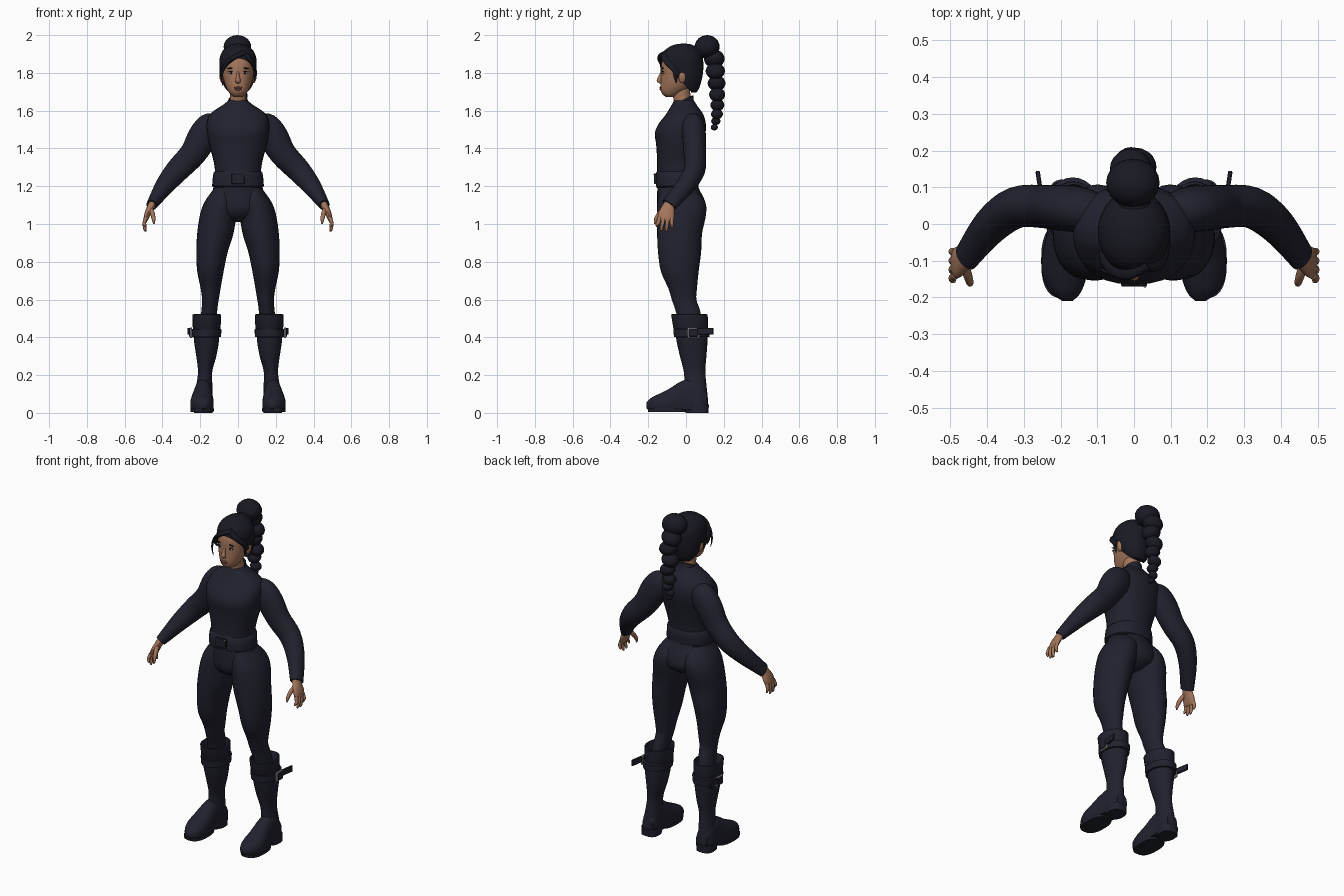
import bpy, bmesh, math
from mathutils import Vector, Matrix

def mat(name, r, g, b):
    m = bpy.data.materials.new(name)
    m.diffuse_color = (r, g, b, 1)
    return m

CLOTH = mat("dark_cloth", 0.0150, 0.0155, 0.027)
HAIR = mat("black_hair", 0.010, 0.010, 0.017)
SKIN = mat("tan_skin", 0.37, 0.18, 0.105)
LIP = mat("lips", 0.27, 0.095, 0.065)
WHITE = mat("eye_white", 0.5, 0.45, 0.42)
METAL = mat("silver_metal", 0.4, 0.4, 0.45)

def finish(name, bm, m, angle=50):
    bmesh.ops.recalc_face_normals(bm, faces=bm.faces)
    me = bpy.data.meshes.new(name)
    bm.to_mesh(me)
    bm.free()
    me.materials.append(m)
    me.shade_smooth()
    me.set_sharp_from_angle(angle=math.radians(angle))
    ob = bpy.data.objects.new(name, me)
    bpy.context.collection.objects.link(ob)
    return ob

def smooth_rows(rows, sub):
    """Catmull-Rom interpolation between the given rings."""
    out = []
    for i in range(len(rows) - 1):
        p0, p1, p2, p3 = rows[max(i-1, 0)], rows[i], rows[i+1], rows[min(i+2, len(rows)-1)]
        for k in range(sub):
            t = k / sub
            out.append([0.5*(2*b + (c-a)*t + (2*a-5*b+4*c-d)*t*t + (3*b-a-3*c+d)*t**3)
                        for a, b, c, d in zip(p0, p1, p2, p3)])
    return out + [list(rows[-1])]

def loft(name, rows, m, plane="z", n=28, sub=4, power=2.0, s=1, floor=None, shear=0, cut=None):
    """Skin through rings (cx, cy, cz, ru, rv); plane z = level rings, y = upright, path = across path."""
    rows = smooth_rows(rows, sub)
    bm = bmesh.new()
    rings = []
    for i, (cx, cy, cz, ru, rv) in enumerate(rows):
        u = Vector((1, 0, 0))
        v = Vector((0, 1, 0)) if plane == "z" else Vector((0, 0, 1))
        if plane == "path":
            t = (Vector(rows[min(i+1, len(rows)-1)][:3]) - Vector(rows[max(i-1, 0)][:3])).normalized()
            v = Vector((0, 1, 0))
            v = (v - t * v.dot(t)).normalized()
            u = v.cross(t)
        ring = []
        for k in range(n):
            a = 2 * math.pi * k / n
            c, d = math.cos(a), math.sin(a)
            c = math.copysign(abs(c) ** (2/power), c)
            d = math.copysign(abs(d) ** (2/power), d)
            p = Vector((cx, cy, cz)) + u * c * ru + v * d * rv
            if floor is not None:
                p.z = max(p.z, floor)
            p.z += shear * p.y
            p.x *= s
            ring.append(bm.verts.new(p))
        rings.append(ring)
    for a, b in zip(rings, rings[1:]):
        for k in range(n):
            bm.faces.new((a[k], a[(k+1) % n], b[(k+1) % n], b[k]))
    bm.faces.new(rings[0])
    bm.faces.new(rings[-1])
    if cut:
        bmesh.ops.bisect_plane(bm, geom=bm.verts[:] + bm.edges[:] + bm.faces[:],
                               plane_co=cut[0], plane_no=cut[1], clear_inner=True)
    return finish(name, bm, m)

def level(rows, cx=0):
    return [(cx, y, z, rx, ry) for z, y, rx, ry in rows]

def blob(name, c, r, m, rot=0):
    bm = bmesh.new()
    bmesh.ops.create_uvsphere(bm, u_segments=20, v_segments=12, radius=1)
    bm.transform(Matrix.Translation(c) @ Matrix.Rotation(rot, 4, 'Y') @ Matrix.Diagonal((*r, 1)))
    return finish(name, bm, m)

def box(name, c, size, m, rotz=0):
    bm = bmesh.new()
    bmesh.ops.create_cube(bm, size=1)
    bm.transform(Matrix.Translation(c) @ Matrix.Rotation(rotz, 4, 'Z') @ Matrix.Diagonal((*size, 1)))
    bmesh.ops.bevel(bm, geom=bm.edges[:], offset=min(size) * 0.2, segments=1, affect='EDGES')
    return finish(name, bm, m, 30)

# Shirt, belt, collar and pelvis
loft("shirt", level([(1.19, -.047, .131, .108), (1.24, -.046, .127, .109), (1.28, -.045, .122, .108),
     (1.34, -.041, .131, .112), (1.42, -.035, .153, .123), (1.48, -.031, .163, .134),
     (1.53, -.02, .166, .125), (1.575, -.008, .153, .102), (1.605, -.008, .12, .083),
     (1.63, -.01, .08, .066), (1.655, -.012, .05, .05)]), CLOTH, power=2.25)
loft("belt", level([(1.195, -.047, .13, .106), (1.2, -.047, .137, .113), (1.235, -.046, .135, .114),
     (1.27, -.045, .13, .114), (1.28, -.045, .12, .107)]), CLOTH, sub=1, power=2.25)
box("belt_buckle", (0, -.162, 1.24), (.07, .016, .055), CLOTH)
blob("belt_stud", (.03, -.169, 1.262), (.004, .004, .004), METAL)
loft("collar", level([(1.6, -.01, .08, .068), (1.635, -.012, .055, .053), (1.662, -.012, .052, .051),
     (1.664, -.012, .047, .046), (1.64, -.012, .044, .043)]), CLOTH, sub=1, shear=.5)
loft("pelvis", level([(1.22, -.046, .122, .104), (1.18, -.04, .134, .112), (1.13, -.028, .152, .125),
     (1.08, -.022, .15, .13), (1.04, -.02, .11, .11), (1.01, -.02, .04, .06)]), CLOTH)

# Neck and head
loft("neck", level([(1.6, -.008, .046, .048), (1.66, -.02, .043, .046), (1.73, -.03, .045, .05)]), SKIN)
loft("head", level([(1.672, -.085, .018, .02), (1.683, -.08, .036, .04), (1.7, -.07, .05, .062),
     (1.725, -.055, .064, .08), (1.76, -.04, .076, .094), (1.8, -.032, .083, .1),
     (1.85, -.028, .085, .102), (1.9, -.025, .072, .085), (1.93, -.025, .04, .05)]), SKIN, power=2.1)
loft("nose", [(0, -.125, 1.812, .006, .006), (0, -.135, 1.785, .008, .01), (0, -.142, 1.758, .014, .013),
     (0, -.135, 1.745, .009, .008)], SKIN, n=12)
blob("upper_lip", (0, -.134, 1.722, ), (.024, .007, .005), LIP)
blob("lower_lip", (0, -.132, 1.713), (.019, .008, .006), LIP)
for s, side in ((-1, "right"), (1, "left")):
    blob(side + "_eye", (s*.036, -.121, 1.8), (.016, .005, .006), WHITE)
    blob(side + "_iris", (s*.036, -.124, 1.8), (.006, .004, .006), HAIR)
    blob(side + "_eyelid", (s*.037, -.122, 1.807), (.018, .005, .003), HAIR, s*.1)
    blob(side + "_brow", (s*.038, -.123, 1.825), (.021, .004, .004), HAIR, s*.12)
    blob(side + "_ear", (s*.087, -.02, 1.775), (.011, .019, .03), SKIN, s*.2)

# Hair cap, trimmed by a sloping hairline
loft("hair_cap", level([(1.695, .02, .045, .035), (1.72, .015, .068, .055), (1.76, 0, .086, .082),
     (1.8, -.015, .095, .105), (1.85, -.022, .099, .114), (1.89, -.022, .094, .108),
     (1.925, -.02, .075, .086), (1.948, -.015, .042, .05), (1.955, -.012, .01, .012)]), HAIR,
     cut=((0, 0, 1.728), (0, .74, .67)))
# Swept fringe and loose strands
loft("fringe_right", [(.035, -.105, 1.905, .014, .02), (-.015, -.13, 1.885, .013, .022),
     (-.06, -.118, 1.85, .012, .022), (-.088, -.085, 1.8, .007, .016), (-.09, -.07, 1.77, .002, .004)],
     HAIR, "path", n=12)
loft("fringe_left", [(.03, -.105, 1.905, .012, .02), (.06, -.11, 1.875, .012, .02),
     (.086, -.075, 1.835, .01, .018), (.096, -.04, 1.79, .004, .01)], HAIR, "path", n=12)
loft("loose_strand", [(-.03, -.13, 1.885, .006, .006), (-.07, -.13, 1.84, .007, .007),
     (-.086, -.125, 1.78, .005, .005), (-.08, -.12, 1.73, .001, .001)], HAIR, "path", n=8)
for s, side in ((-1, "right"), (1, "left")):
    loft(side + "_sideburn", [(s*.09, -.06, 1.82, .008, .014), (s*.088, -.055, 1.78, .006, .01),
         (s*.082, -.052, 1.745, .001, .002)], HAIR, "path", n=8)

# Bun, tie and braid
blob("bun", (-.003, .112, 1.938), (.073, .066, .062), HAIR)
loft("hair_tie", [(0, .04, 1.9, .05, .045), (0, .06, 1.91, .045, .04), (0, .085, 1.92, .05, .045)],
     HAIR, "y", n=20)
braid = [(1.875, .15, .058), (1.81, .155, .054), (1.745, .162, .05), (1.685, .165, .045), (1.63, .166, .039),
         (1.582, .164, .033), (1.545, .158, .026), (1.512, .15, .02)]
for i, (z, y, r) in enumerate(braid):
    side = 1 if i % 2 else -1
    blob(f"braid_lock_{i+1}", (side*r*.15, y, z), (r, r*.95, r*.8), HAIR, side*.3)

for s, side in ((-1, "right"), (1, "left")):
    # Sleeve
    loft(side + "_sleeve", [(.1, .03, 1.54, .05, .05), (.14, .038, 1.515, .078, .06),
         (.185, .043, 1.462, .08, .063), (.24, .047, 1.37, .07, .059), (.32, .045, 1.285, .063, .056),
         (.39, -.005, 1.2, .05, .05), (.457, -.09, 1.1, .029, .042)], CLOTH, "path", s=s)
    # Hand
    loft(side + "_palm", [(.45, -.082, 1.112, .02, .03), (.464, -.095, 1.085, .019, .035),
         (.478, -.103, 1.055, .017, .043), (.487, -.108, 1.028, .013, .042), (.49, -.11, 1.015, .008, .036)],
         SKIN, "path", n=16, s=s)
    for i, (y0, y1, z1) in enumerate([(-.14, -.154, .985), (-.118, -.13, .963), (-.096, -.103, .96),
                                      (-.076, -.074, .978)]):
        loft(f"{side}_finger_{i+1}", [(.487, y0, 1.035, .01, .011), (.496, (y0+y1)/2, 1.005, .0095, .01),
             (.493, y1, z1 + .012, .008, .008), (.489, y1, z1, .004, .004)], SKIN, "path", n=10, s=s)
    loft(side + "_thumb", [(.462, -.115, 1.08, .012, .014), (.452, -.142, 1.053, .012, .013),
         (.447, -.16, 1.025, .01, .01), (.445, -.165, 1.0, .004, .005)], SKIN, "path", n=10, s=s)
    # Trouser leg
    loft(side + "_leg", [(.07, -.04, 1.19, .055, .085), (.09, -.025, 1.12, .085, .125),
         (.105, -.024, 1.05, .096, .13), (.12, -.034, .95, .096, .119), (.138, -.034, .85, .083, .114),
         (.146, -.033, .75, .07, .1), (.145, -.018, .66, .053, .076), (.146, -.01, .6, .044, .065),
         (.152, .01, .54, .042, .065), (.16, .03, .45, .045, .06)], CLOTH, s=s)
    # Boot shaft, turned cuff, strap and buckle
    loft(side + "_boot_shaft", [(.167, .028, .44, .069, .086), (.167, .032, .38, .066, .082),
         (.168, .038, .3, .053, .07), (.174, .045, .22, .038, .057), (.178, .05, .15, .042, .058),
         (.184, .055, .07, .049, .061), (.185, .058, 0, .049, .06)], CLOTH, s=s)
    loft(side + "_boot_cuff", [(.166, .028, .42, .066, .084), (.166, .026, .43, .073, .09),
         (.165, .018, .52, .076, .097), (.165, .018, .523, .069, .09), (.163, .022, .47, .055, .075)],
         CLOTH, sub=1, s=s)
    loft(side + "_boot_strap", [(.167, .03, .4, .066, .082), (.167, .03, .403, .077, .094),
         (.167, .03, .442, .08, .097), (.167, .03, .446, .07, .086)], CLOTH, sub=1, s=s)
    box(side + "_strap_buckle", (s*.249, .04, .424), (.012, .062, .055), METAL)
    box(side + "_buckle_cover", (s*.252, .04, .424), (.014, .046, .042), CLOTH)
    box(side + "_strap_tail", (s*.256, .1, .432), (.012, .09, .036), CLOTH, -s*.15)
    # Foot with heel block
    loft(side + "_boot_foot", [(.18, .112, .06, .035, .05), (.182, .07, .07, .047, .1),
         (.184, .02, .07, .049, .11), (.186, -.03, .065, .053, .1), (.19, -.09, .05, .061, .077),
         (.19, -.14, .045, .06, .057), (.186, -.185, .042, .042, .037), (.181, -.21, .04, .014, .014)],
         CLOTH, "y", power=2.3, s=s, floor=.014)
    loft(side + "_sole", [(.19, -.07, .004, .061, .1), (.19, -.07, .022, .063, .103)],
         CLOTH, sub=1, power=2.6, s=s).location.y = -.03
    loft(side + "_heel", [(.184, .066, 0, .05, .052), (.184, .066, .045, .05, .056)],
         CLOTH, sub=1, power=2.8, s=s)
